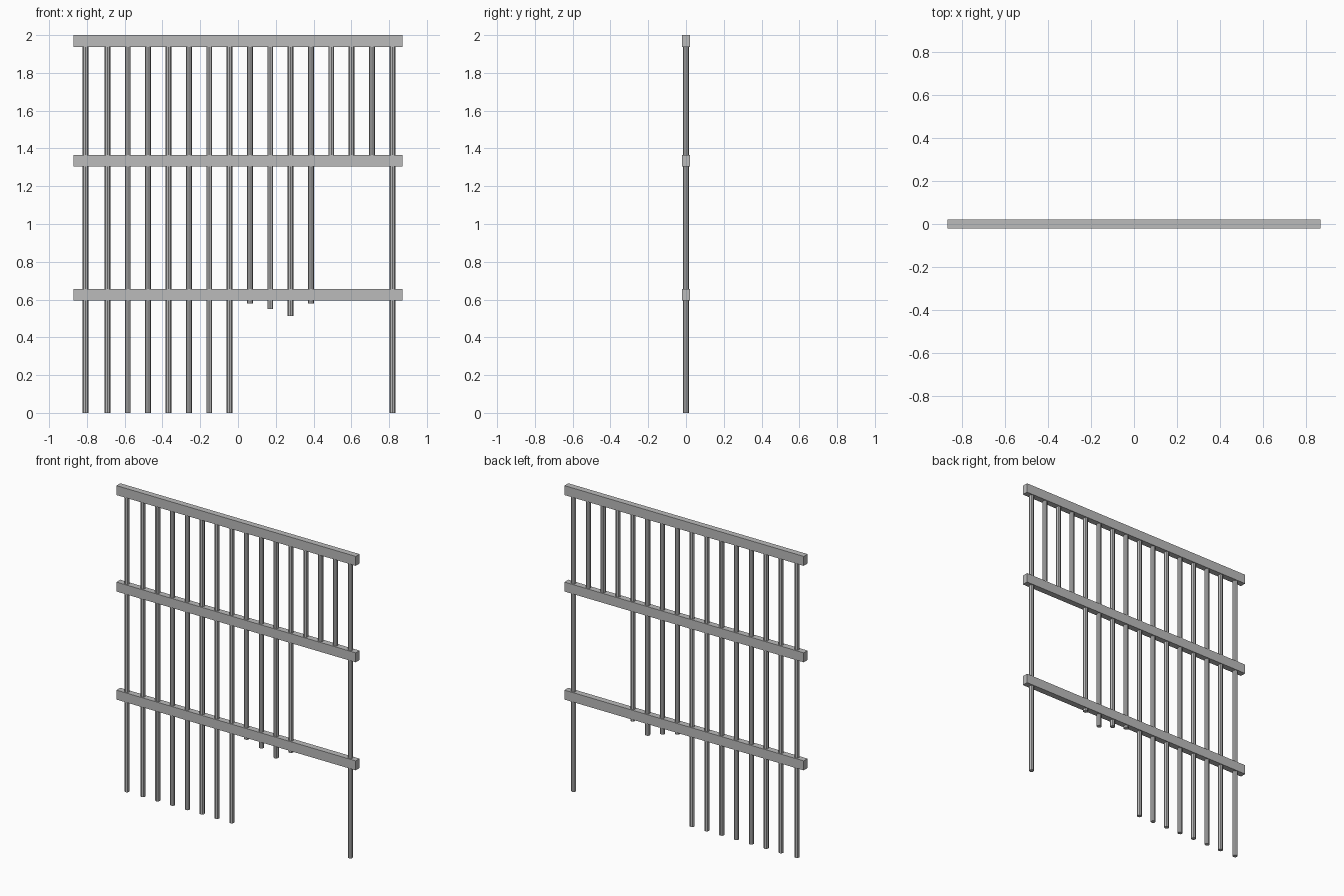
import bpy

# Remove the default cube only
cube = bpy.data.objects.get("Cube")
if cube:
    bpy.data.objects.remove(cube, do_unlink=True)

# Single grey metal colour
metal = bpy.data.materials.new("grey metal")
metal.use_nodes = True
grey = (0.5, 0.5, 0.5, 1)
metal.diffuse_color = grey
metal.node_tree.nodes["Principled BSDF"].inputs["Base Color"].default_value = grey


def rail(name, z):
    bpy.ops.mesh.primitive_cube_add(size=1, location=(0, 0, z))
    ob = bpy.context.object
    ob.name = name
    ob.scale = (1.74, 0.04, 0.062)
    ob.data.materials.append(metal)


def bar(name, x, bottom, top=1.95):
    bpy.ops.mesh.primitive_cylinder_add(
        vertices=8, radius=0.0155, depth=top - bottom,
        location=(x, 0, (top + bottom) / 2), rotation=(0, 0, 0))
    ob = bpy.context.object
    ob.name = name
    ob.data.materials.append(metal)


# Horizontal rails
for name, z in (("top_rail", 1.969), ("middle_rail", 1.335), ("bottom_rail", 0.625)):
    rail(name, z)

# End posts
bar("right_post", -0.807, 0)
bar("left_post", 0.817, 0)

# Vertical bars: full length, then broken below the bottom rail, then short
bottoms = [0] * 7 + [0.578, 0.55, 0.513, 0.578] + [1.32] * 3
for i, bottom in enumerate(bottoms):
    bar(f"bar_{i + 1}", -0.691 + i * 0.1077, bottom)
